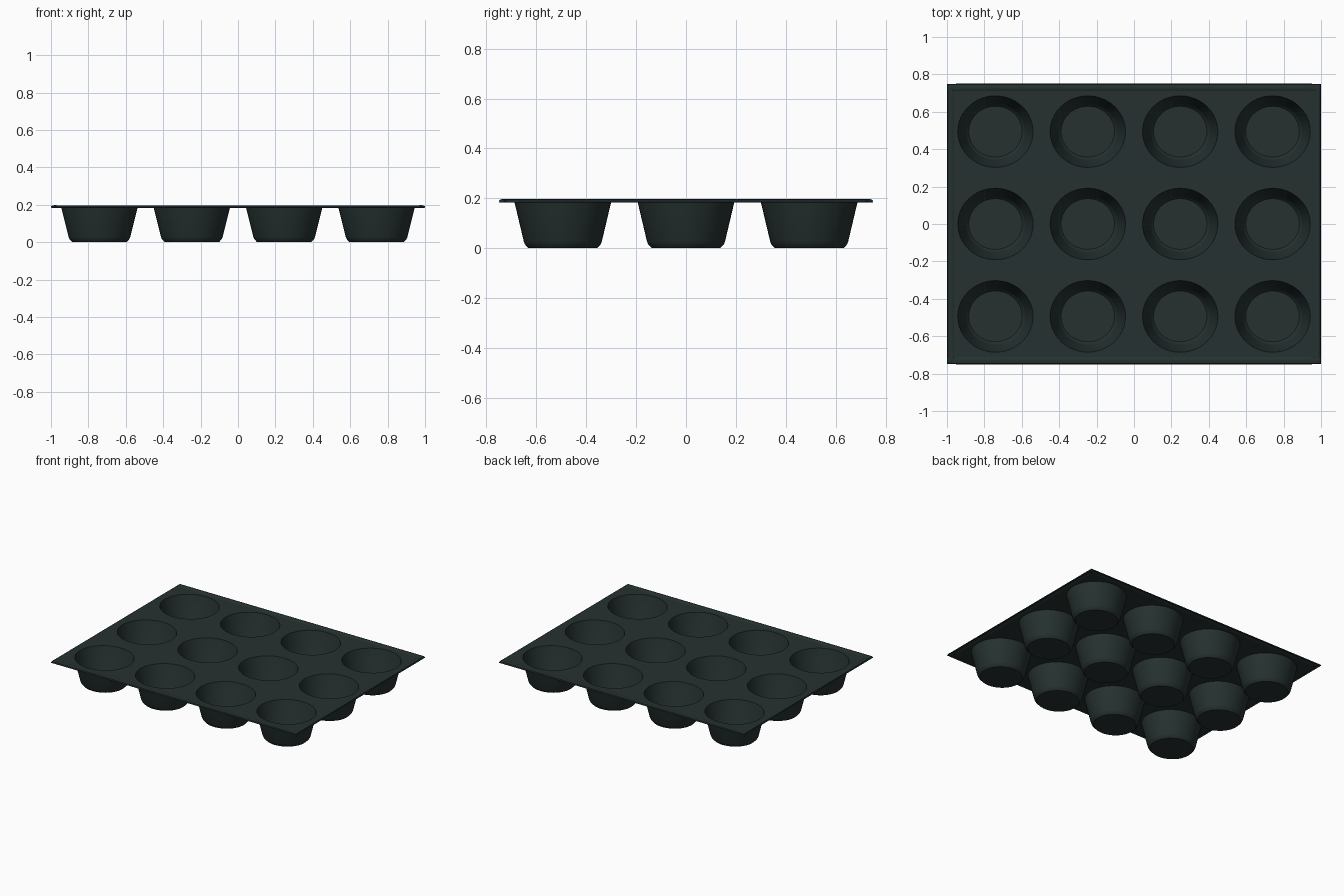
import bpy, bmesh, math

if "Cube" in bpy.data.objects:
    bpy.data.objects.remove(bpy.data.objects["Cube"], do_unlink=True)

steel = bpy.data.materials.new("dark_nonstick_coating")
steel.use_nodes = True
colour = (0.019, 0.031, 0.030, 1)
steel.diffuse_color = colour
bsdf = next(n for n in steel.node_tree.nodes if n.type == 'BSDF_PRINCIPLED')
bsdf.inputs["Base Color"].default_value = colour
bsdf.inputs["Roughness"].default_value = 0.6

SEGMENTS = 48
PITCH = 0.494
SHEET_Z = 0.189
HALF_X, HALF_Y = 0.962, 0.712
THICK = 0.005

# Cup profile from the mouth to the floor: radius, height
CUP = [(0.203, SHEET_Z), (0.162, 0.027), (0.157, 0.016), (0.144, THICK / 2)]
# Rolled rim: outward step, height
RIM = [(0.008, 0.193), (0.02, 0.1945), (0.032, 0.192), (0.036, 0.184)]
ELLIPSE = 0.95


def bounds(index, count, limit):
    """Edges of one cell along an axis, clipped at the rim."""
    low = (index - count / 2) * PITCH
    return max(low, -limit), min(low + PITCH, limit)


def add_cell(bm, col, row):
    """Piece of flat sheet with a cup sunk into it."""
    cx, cy = (col - 1.5) * PITCH, (row - 1) * PITCH
    x0, x1 = bounds(col, 4, HALF_X)
    y0, y1 = bounds(row, 3, HALF_Y)
    angles = [2 * math.pi * i / SEGMENTS for i in range(SEGMENTS)]
    border = []
    for a in angles:
        c, s = math.cos(a), math.sin(a)
        m = max(abs(c), abs(s))
        u, v = (c / m + 1) / 2, (s / m + 1) / 2
        border.append(bm.verts.new((x0 + (x1 - x0) * u, y0 + (y1 - y0) * v, SHEET_Z)))
    rings = [border]
    for r, z in CUP:
        rings.append([bm.verts.new((cx + r * math.cos(a), cy + r * ELLIPSE * math.sin(a), z))
                      for a in angles])
    for outer, inner in zip(rings, rings[1:]):
        for i in range(SEGMENTS):
            j = (i + 1) % SEGMENTS
            bm.faces.new((outer[i], outer[j], inner[j], inner[i]))
    bm.faces.new(rings[-1])


def finish(bm, name):
    mesh = bpy.data.meshes.new(name)
    bm.to_mesh(mesh)
    bm.free()
    obj = bpy.data.objects.new(name, mesh)
    bpy.context.collection.objects.link(obj)
    mesh.materials.append(steel)
    bpy.ops.object.select_all(action='DESELECT')
    obj.select_set(True)
    bpy.context.view_layer.objects.active = obj
    bpy.ops.object.shade_smooth_by_angle(angle=math.radians(25))
    return obj


# Sheet and twelve cups
bm = bmesh.new()
for col in range(4):
    for row in range(3):
        add_cell(bm, col, row)
bmesh.ops.remove_doubles(bm, verts=bm.verts, dist=0.0005)

# Rim pulled out from the sheet's open edge
edges = [e for e in bm.edges if e.is_boundary]
step_x, step_y = HALF_X, HALF_Y
previous = 0
for out, z in RIM:
    new = bmesh.ops.extrude_edge_only(bm, edges=edges)["geom"]
    edges = [g for g in new if isinstance(g, bmesh.types.BMEdge) and g.is_boundary]
    for v in [g for g in new if isinstance(g, bmesh.types.BMVert)]:
        for axis, half in ((0, HALF_X), (1, HALF_Y)):
            if abs(v.co[axis]) > half + previous - 0.001:
                v.co[axis] = math.copysign(half + out, v.co[axis])
        v.co.z = z
    previous = out
bmesh.ops.recalc_face_normals(bm, faces=bm.faces)
pan = finish(bm, "muffin_pan")
solid = pan.modifiers.new("sheet_thickness", 'SOLIDIFY')
solid.thickness = THICK
solid.offset = 0

# Small folded beads at the corners
bm = bmesh.new()
for sx in (-1, 1):
    for sy in (-1, 1):
        verts = bmesh.ops.create_uvsphere(bm, u_segments=16, v_segments=8, radius=0.022)["verts"]
        bmesh.ops.scale(bm, vec=(1, 1, 0.35), verts=verts)
        bmesh.ops.translate(bm, vec=(sx * 0.978, sy * 0.727, 0.19), verts=verts)
finish(bm, "corner_beads")
